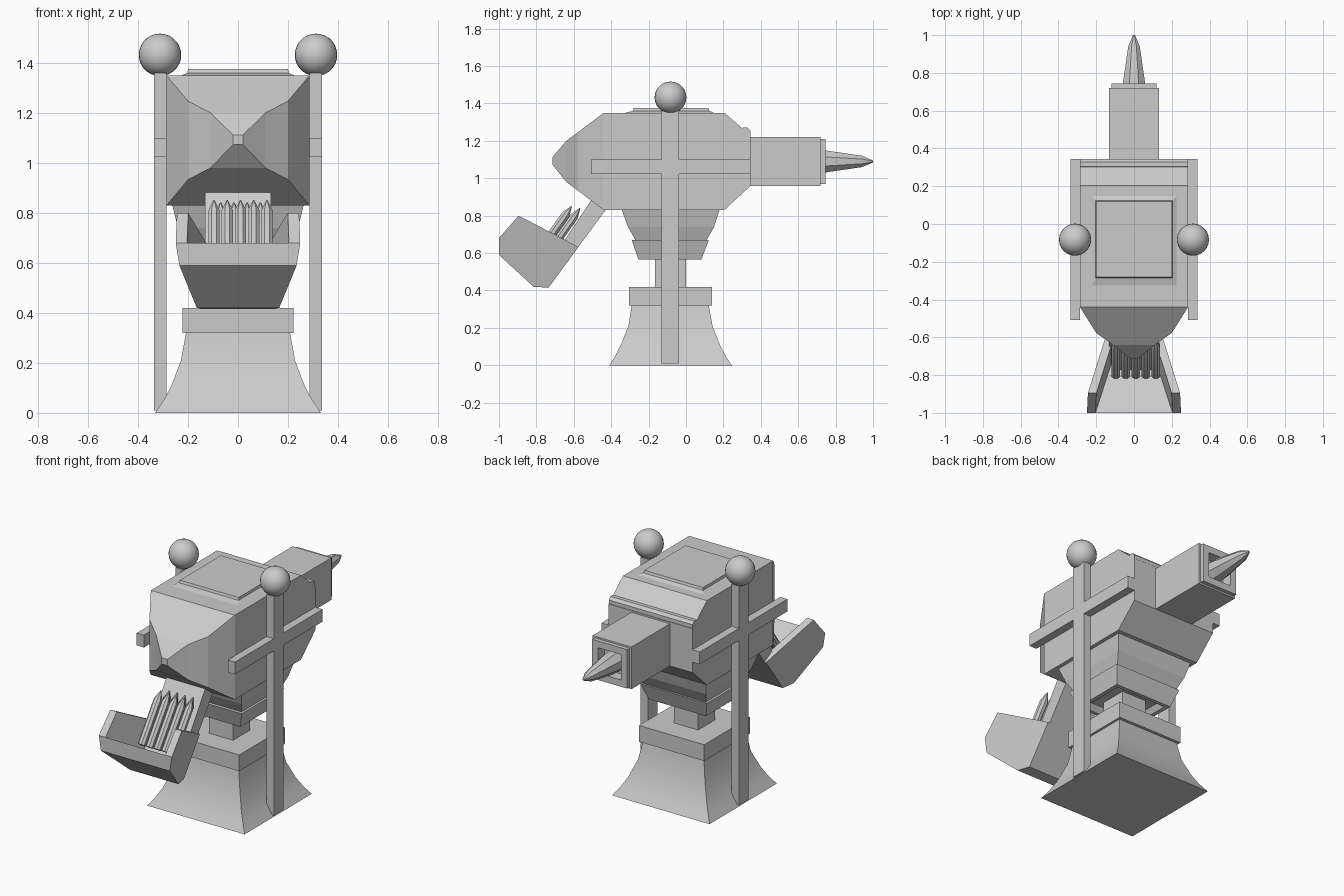
import bpy, bmesh
from mathutils import Vector

if "Cube" in bpy.data.objects:
    bpy.data.objects.remove(bpy.data.objects["Cube"])


def finish(name, bm, smooth=None):
    bmesh.ops.recalc_face_normals(bm, faces=bm.faces[:])
    me = bpy.data.meshes.new(name)
    bm.to_mesh(me)
    bm.free()
    ob = bpy.data.objects.new(name, me)
    bpy.context.collection.objects.link(ob)
    if smooth:
        bpy.ops.object.select_all(action='DESELECT')
        ob.select_set(True)
        bpy.context.view_layer.objects.active = ob
        bpy.ops.object.shade_smooth_by_angle(angle=smooth)
    return ob


def skin(bm, loops):
    """Join successive vertex loops and cap both ends."""
    rows = [[bm.verts.new(p) for p in loop] for loop in loops]
    n = len(rows[0])
    for a, b in zip(rows, rows[1:]):
        for i in range(n):
            j = (i + 1) % n
            bm.faces.new((a[i], a[j], b[j], b[i]))
    bm.faces.new(rows[0])
    bm.faces.new(rows[-1])


def loft(name, axis, rings, smooth=None):
    """Rectangular rings (position, half width in x, low, high) along y or z."""
    loops = []
    for t, h, lo, hi in rings:
        quad = [(-h, lo), (h, lo), (h, hi), (-h, hi)]
        loops.append([(x, t, v) if axis == 'y' else (x, v, t) for x, v in quad])
    bm = bmesh.new()
    skin(bm, loops)
    return finish(name, bm, smooth)


def box(name, x0, x1, y0, y1, z0, z1):
    bm = bmesh.new()
    skin(bm, [[(x0, y0, z), (x1, y0, z), (x1, y1, z), (x0, y1, z)] for z in (z0, z1)])
    return finish(name, bm)


def prism(name, pts, xa, xb):
    """Side profile (y, z) swept between x = xa(p) and x = xb(p)."""
    bm = bmesh.new()
    skin(bm, [[(f(p), p[0], p[1]) for p in pts] for f in (xa, xb)])
    return finish(name, bm)


def rod(name, start, direction, rings, sides):
    """Round rod through (distance, radius) rings."""
    d = Vector(direction).normalized()
    q = Vector((0, 0, 1)).rotation_difference(d)
    from math import cos, sin, tau
    loops = [[Vector(start) + q @ Vector((r * cos(tau * (k + .5) / sides),
                                          r * sin(tau * (k + .5) / sides), t))
              for k in range(sides)] for t, r in rings]
    bm = bmesh.new()
    skin(bm, loops)
    return finish(name, bm, 0.6)


# Flared pedestal, cap and post
loft('pedestal', 'z', [(0, .332, -.41, .245), (.05, .298, -.378, .212),
                       (.105, .268, -.35, .183), (.21, .228, -.308, .142),
                       (.32, .208, -.29, .122)], 0.5)
loft('pedestal_cap', 'z', [(.32, .222, -.305, .14), (.42, .222, -.305, .14)])
loft('post', 'z', [(.40, .083, -.166, 0), (.60, .083, -.166, 0)])

# Collar and tapered underside of the body
loft('collar', 'z', [(.60, .15, -.21, .04), (.567, .17, -.235, .06), (.567, .195, -.255, .083),
                     (.67, .228, -.29, .122)])
loft('neck', 'z', [(.66, .21, -.265, .105), (.74, .24, -.31, .15), (.84, .265, -.347, .182)])

# Body with faceted nose
loft('body', 'y', [(-.715, .02, 1.073, 1.112), (-.64, .11, .98, 1.2),
                   (-.577, .2, .933, 1.247), (-.44, .286, .83, 1.35),
                   (.205, .286, .83, 1.35), (.345, .286, .96, 1.23)])
loft('roof_plate', 'z', [(1.345, .235, -.345, .16), (1.36, .203, -.285, .125),
                         (1.375, .2, -.28, .12)])
rod('rear_bar', (-.286, .316, 1.243), (1, 0, 0), [(0, .03), (.572, .03)], 8)

# Rear arm with recessed end and spike
loft('rear_arm', 'y', [(.33, .132, .96, 1.22), (.72, .132, .96, 1.22),
                       (.72, .12, .97, 1.21), (.745, .12, .97, 1.21),
                       (.745, .078, 1.012, 1.168), (.68, .078, 1.012, 1.168)])
rod('spike', (0, .67, 1.09), (0, 1, 0), [(0, .066), (.08, .063), (.27, .033), (.33, .006)], 8)

# Side poles, crossbars and ball finials
for s, side in ((-1, 'left'), (1, 'right')):
    x0, x1 = sorted((s * .286, s * .335))
    box(side + '_pole', x0, x1, -.13, -.037, .01, 1.36)
    box(side + '_crossbar', x0, x1, -.508, .345, 1.024, 1.1)
    bm = bmesh.new()
    bmesh.ops.create_uvsphere(bm, u_segments=24, v_segments=14, radius=.085)
    bmesh.ops.translate(bm, verts=bm.verts, vec=(s * .312, -.083, 1.432))
    finish(side + '_ball', bm, 0.6)


# Open lower jaw: hinge plate, front lip and flared side walls
def flare(p):
    return .165 + .28 * ((p[0] + .815) * -.82 + (p[1] - .42) * .57)


prism('jaw_plate', [(-.735, .415), (-.815, .42), (-.475, .93), (-.39, .885)],
      lambda p: -.132, lambda p: .132)
prism('jaw_lip', [(-.735, .415), (-.815, .42), (-1, .59), (-1, .68), (-.74, .53)],
      lambda p: -flare(p) + .01, lambda p: flare(p) - .01)
wall = [(-.735, .415), (-.815, .42), (-1, .59), (-1, .68), (-.895, .8), (-.645, .67), (-.575, .632)]
for s, side in ((-1, 'left'), (1, 'right')):
    prism('jaw_wall_' + side, wall, lambda p: s * flare(p), lambda p: s * (flare(p) - .045))

# Two rows of pointed rods standing in the jaw
for row, (y, z, count) in enumerate(((-.8, .585, 5), (-.755, .575, 4))):
    for i in range(count):
        x = (i - (count - 1) / 2) * .053 + .01
        rod(f'jaw_rod_{row}_{i}', (x, y, z), (0, .58, .815),
            [(0, .024), (.27, .024), (.325, .003)], 8)
